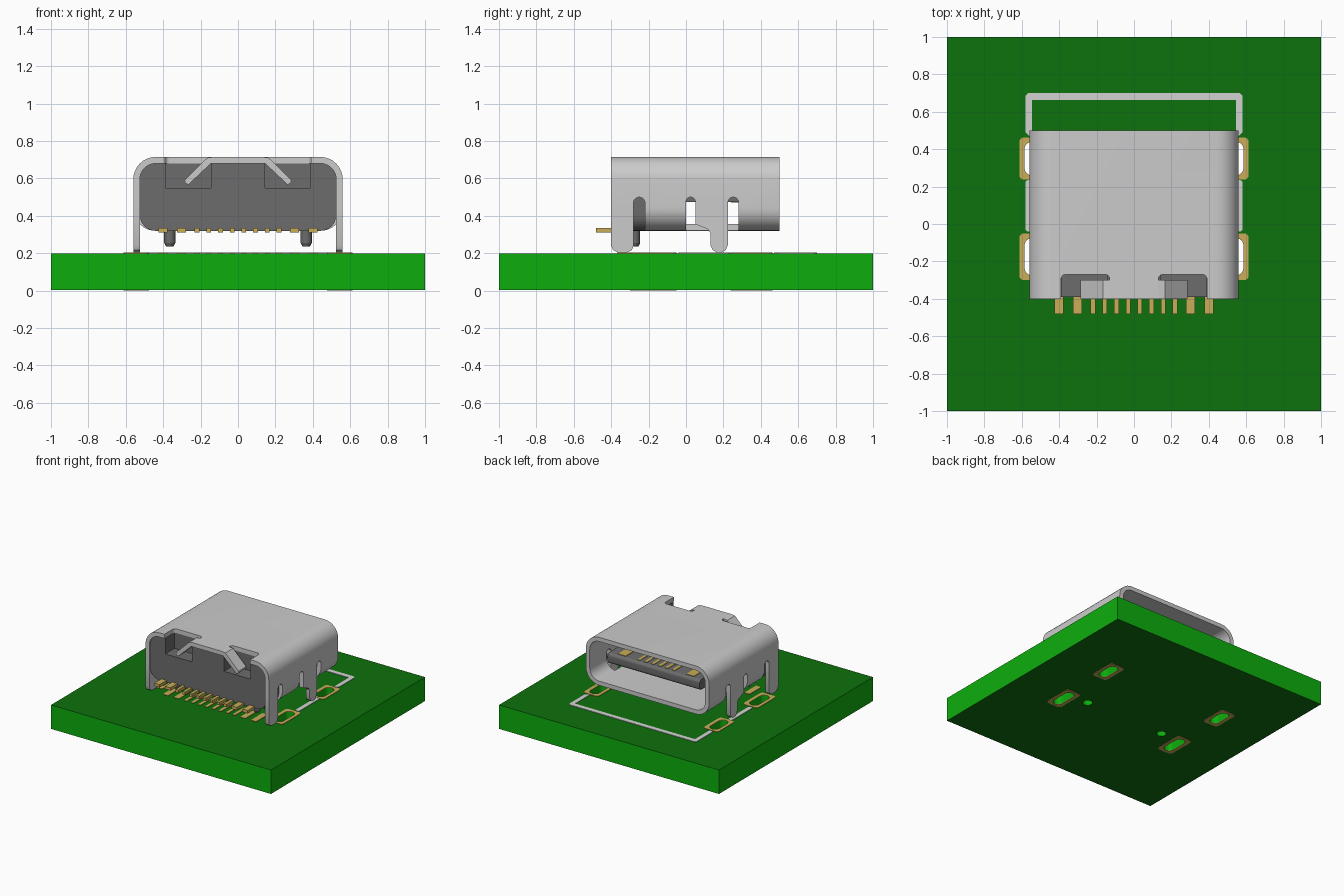
import bpy, bmesh, math
from mathutils import Matrix

if "Cube" in bpy.data.objects:
    bpy.data.objects.remove(bpy.data.objects["Cube"])


def material(name, rgb):
    m = bpy.data.materials.new(name)
    m.use_nodes = True
    m.diffuse_color = (*rgb, 1)
    m.node_tree.nodes["Principled BSDF"].inputs["Base Color"].default_value = (*rgb, 1)
    return m


SILVER = material("silver metal", (0.6, 0.6, 0.6))
GOLD = material("gold contacts", (0.58, 0.42, 0.1))
PLASTIC = material("dark plastic", (0.15, 0.15, 0.15))
CORE = material("light green board core", (0.004, 0.42, 0.004))
MASK = material("dark green board mask", (0.004, 0.165, 0.004))
SILK = material("white print", (0.65, 0.65, 0.65))

# Profile planes: local x, y and extrusion axis mapped to world axes
PLANES = {
    "XY": Matrix.Identity(3),
    "XZ": Matrix(((1, 0, 0), (0, 0, 1), (0, 1, 0))),
    "YZ": Matrix(((0, 0, 1), (1, 0, 0), (0, 1, 0))),
}


def rounded(x0, x1, y0, y1, r, steps=8):
    """Outline of a rectangle with rounded corners."""
    if r == 0:
        return [(x0, y0), (x1, y0), (x1, y1), (x0, y1)]
    r = min(r, (x1 - x0) / 2 - 1e-4, (y1 - y0) / 2 - 1e-4)
    corners = [(x1 - r, y1 - r), (x0 + r, y1 - r), (x0 + r, y0 + r), (x1 - r, y0 + r)]
    pts = []
    for q, (cx, cy) in enumerate(corners):
        for i in range(steps + 1):
            a = (q + i / steps) * math.pi / 2
            pts.append((cx + r * math.cos(a), cy + r * math.sin(a)))
    return pts


def smooth(mesh):
    mesh.shade_smooth()
    mesh.set_sharp_from_angle(angle=math.radians(30))


def extrude(name, loops, lo, hi, mat, plane="XY"):
    """Solid from an outline, with optional hole outlines, between lo and hi."""
    bm = bmesh.new()
    for pts in loops:
        vs = [bm.verts.new((p[0], p[1], lo)) for p in pts]
        for a, b in zip(vs, vs[1:] + vs[:1]):
            bm.edges.new((a, b))
    bmesh.ops.triangle_fill(bm, use_beauty=True, edges=bm.edges[:])
    ret = bmesh.ops.extrude_face_region(bm, geom=bm.faces[:], use_keep_orig=True)
    top = [g for g in ret["geom"] if isinstance(g, bmesh.types.BMVert)]
    bmesh.ops.translate(bm, verts=top, vec=(0, 0, hi - lo))
    bmesh.ops.transform(bm, matrix=PLANES[plane].to_4x4(), verts=bm.verts[:])
    bmesh.ops.recalc_face_normals(bm, faces=bm.faces[:])
    mesh = bpy.data.meshes.new(name)
    bm.to_mesh(mesh)
    bm.free()
    mesh.materials.append(mat)
    smooth(mesh)
    ob = bpy.data.objects.new(name, mesh)
    bpy.context.collection.objects.link(ob)
    return ob


def box(name, x0, x1, y0, y1, z0, z1, mat):
    return extrude(name, [rounded(x0, x1, y0, y1, 0)], z0, z1, mat)


def cut(ob, cutters):
    """Subtract the cutters, keep the result, drop the cutters."""
    for c in cutters:
        mod = ob.modifiers.new("cut", "BOOLEAN")
        mod.operation, mod.solver, mod.object = "DIFFERENCE", "EXACT", c
    dg = bpy.context.evaluated_depsgraph_get()
    mesh = bpy.data.meshes.new_from_object(ob.evaluated_get(dg))
    ob.modifiers.clear()
    ob.data = mesh
    smooth(mesh)
    for c in cutters:
        bpy.data.objects.remove(c)


SIDES = (("right", -1), ("left", 1))


def span(s, a, b):
    return sorted((s * a, s * b))


# Circuit board with mounting slots and peg holes
TOP, SKIN = 0.2, 0.004
MOUNTS = (("front", -0.175, 0.125, 0.1), ("rear", 0.35, 0.113, 0.09))
holes = []
for side, s in SIDES:
    for where, cy, pad, slot in MOUNTS:
        hole = rounded(*span(s, 0.505, 0.585), cy - slot, cy + slot, 0.04)
        ring = rounded(*span(s, 0.477, 0.613), cy - pad, cy + pad, 0.025)
        holes.append(hole)
        extrude(f"{where}_{side}_pad_top", [ring, hole], TOP, TOP + SKIN, GOLD)
        extrude(f"{where}_{side}_pad_bottom", [ring, hole], 0, SKIN, GOLD)
    holes.append(rounded(*span(s, 0.325, 0.399), -0.15, -0.076, 0.037))
board = extrude("circuit_board", [rounded(-1, 1, -1, 1, 0)] + holes, SKIN, TOP, CORE)
board.data.materials.append(MASK)
for f in board.data.polygons:
    f.material_index = int(abs(f.normal.z) > 0.9)

# Printed outline on the board
extrude("print_rear_outline", [[
    (-0.56, 0.47), (-0.58, 0.49), (-0.58, 0.685), (-0.565, 0.7), (0.565, 0.7), (0.58, 0.685),
    (0.58, 0.49), (0.56, 0.47), (0.545, 0.47), (0.545, 0.662), (-0.545, 0.662), (-0.545, 0.47)]],
    TOP, TOP + SKIN, SILK)
for side, s in SIDES:
    extrude(f"print_{side}_line", [rounded(*span(s, 0.545, 0.58), -0.04, 0.235, 0.015)],
            TOP, TOP + SKIN, SILK)

# Metal shell: rounded tube cut for roof notches, side slots and front floor
W, T, Z0, Z1 = 0.56, 0.035, 0.32, 0.715
outer = rounded(-W, W, Z0, Z1, 0.12)
inner = rounded(-W + T, W - T, Z0 + T, Z1 - T, 0.085)
shell = extrude("shell", [outer, inner], -0.4, 0.5, SILVER, "XZ")
cutters = [box("floor_cutter", -0.7, 0.7, -0.5, -0.22, 0.2, 0.46, SILVER)]
for side, s in SIDES:
    wall = span(s, 0.45, 0.7)
    cutters.append(box("side_cutter", *wall, 0, 0.28, 0.2, 0.46, SILVER))
    for y0, y1 in ((-0.28, -0.22), (0, 0.05), (0.225, 0.28)):
        cutters.append(extrude("slot_cutter", [rounded(y0, y1, 0.3, 0.5, 0.03)], *wall, SILVER, "YZ"))
    cutters.append(extrude("notch_cutter", [rounded(*span(s, 0.13, 0.39), -0.5, -0.27, 0.025)],
                           0.6, 0.8, SILVER))
cut(shell, cutters)

# Shell legs and bent roof tabs
front_leg = [(-0.4, 0.46), (-0.4, 0.24), (-0.39, 0.217), (-0.365, 0.205), (-0.315, 0.205),
             (-0.29, 0.217), (-0.28, 0.24), (-0.28, 0.46)]
rear_leg = [(0.05, 0.46), (0.05, 0.355), (0.115, 0.33), (0.13, 0.31), (0.13, 0.245), (0.143, 0.217),
            (0.165, 0.205), (0.19, 0.205), (0.212, 0.217), (0.225, 0.245), (0.225, 0.46)]
tab = [(0.13, 0.715), (0.165, 0.71), (0.285, 0.592), (0.282, 0.575), (0.265, 0.567),
       (0.145, 0.68), (0.13, 0.68)]
for side, s in SIDES:
    wall = span(s, W - T, W)
    extrude(f"front_{side}_leg", [front_leg], *wall, SILVER, "YZ")
    extrude(f"rear_{side}_leg", [rear_leg], *wall, SILVER, "YZ")
    extrude(f"{side}_roof_tab", [[(s * x, z) for x, z in tab]], -0.4, -0.3, SILVER, "XZ")

# Plastic housing with two pockets, plus the part inside the shell
housing = extrude("housing", [rounded(-0.525, 0.525, Z0, 0.68, 0.085)], -0.39, -0.22, PLASTIC, "XZ")
cut(housing, [box("pocket_cutter", *span(s, 0.145, 0.388), -0.5, -0.27, 0.55, 0.8, PLASTIC)
              for _, s in SIDES])
extrude("housing_core", [inner], -0.22, -0.05, PLASTIC, "XZ")
extrude("tongue", [rounded(0.0 - 0.1, 0.42, 0.475, 0.56, 0.025)], -0.418, 0.418, PLASTIC, "YZ")

# Locating pegs with tapered tips
for side, s in SIDES:
    extrude(f"{side}_peg", [rounded(*span(s, 0.335, 0.395), -0.305, -0.245, 0.03)], 0.255, 0.33, PLASTIC)
    bpy.ops.mesh.primitive_cone_add(vertices=32, radius1=0.02, radius2=0.03, depth=0.02,
                                    location=(s * 0.365, -0.275, 0.245))
    tip = bpy.context.object
    tip.name = f"{side}_peg_tip"
    tip.data.materials.append(PLASTIC)
    smooth(tip.data)

# Solder pins, board pads and tongue contacts
PINS = ((0.031, 0.025), (0.094, 0.025), (0.157, 0.025), (0.219, 0.025), (0.302, 0.048), (0.4, 0.048))
for side, s in SIDES:
    for i, (x, w) in enumerate(PINS):
        xs = (s * x - w / 2, s * x + w / 2)
        box(f"{side}_pin_{i}", *xs, -0.48, -0.3, 0.312, 0.336, GOLD)
        box(f"{side}_solder_pad_{i}", *xs, -0.37, -0.22, TOP, TOP + SKIN, GOLD)
    for i, (x, w) in enumerate(PINS[:3] + ((0.31, 0.07),)):
        xs = (s * x - w / 2, s * x + w / 2)
        box(f"{side}_upper_contact_{i}", *xs, 0.24, 0.39, 0.558, 0.564, GOLD)
        box(f"{side}_lower_contact_{i}", *xs, 0.24, 0.39, 0.471, 0.477, GOLD)
